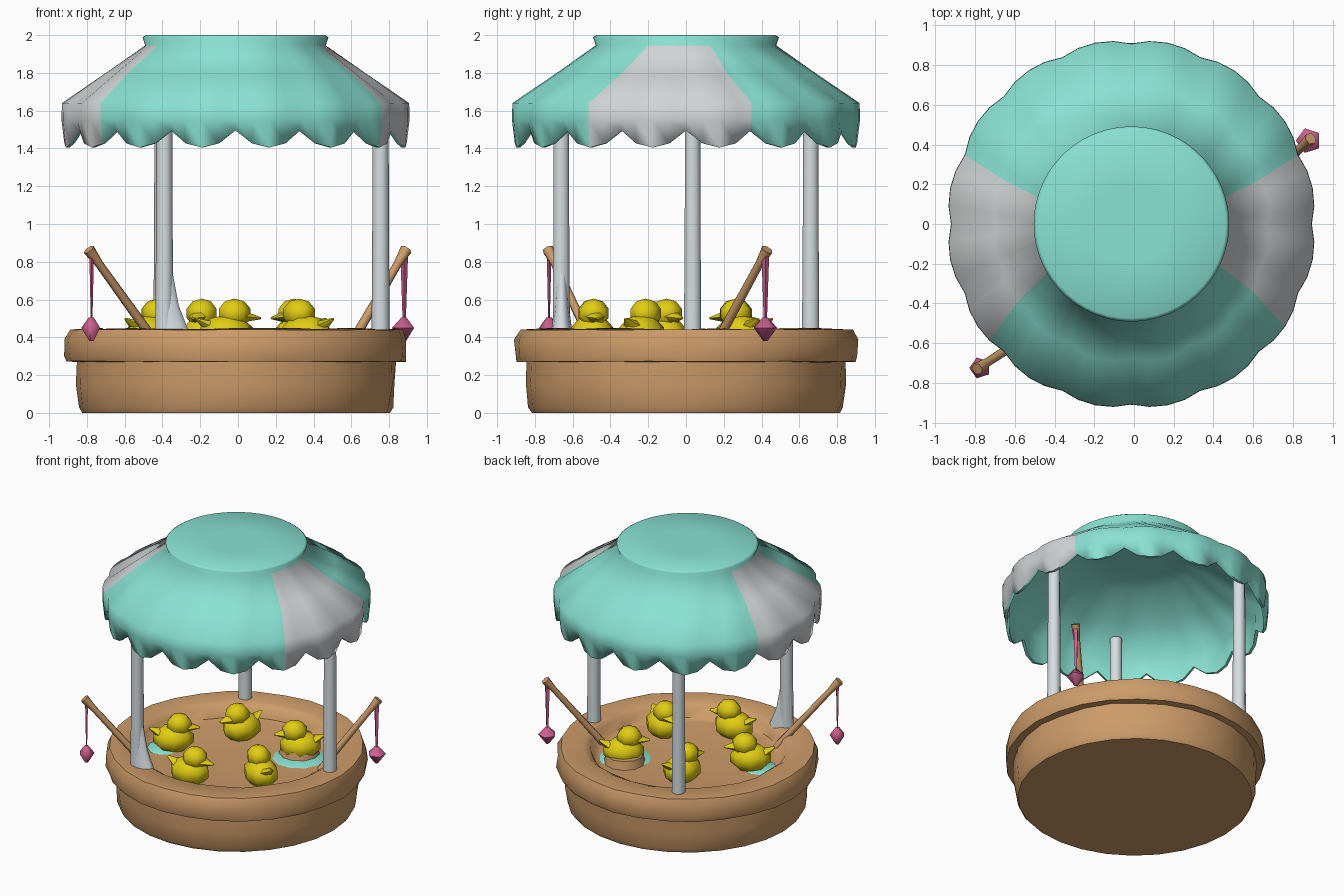
import bpy, bmesh, math, random
from mathutils import Vector, Matrix

random.seed(4)
cube = bpy.data.objects.get("Cube")
if cube:
    bpy.data.objects.remove(cube, do_unlink=True)


def material(name, rgb):
    m = bpy.data.materials.new(name)
    m.use_nodes = True
    m.diffuse_color = (*rgb, 1)
    m.node_tree.nodes["Principled BSDF"].inputs["Base Color"].default_value = (*rgb, 1)
    return m


TEAL = material("teal", (0.25, 0.76, 0.65))
GREY = material("light grey", (0.63, 0.66, 0.67))
WHITE = material("post white", (0.67, 0.73, 0.76))
WOOD = material("tan wood", (0.61, 0.33, 0.14))
YELLOW = material("duck yellow", (0.76, 0.61, 0.006))
PINK = material("pink", (0.61, 0.115, 0.28))


def finish(name, bm, mats, smooth=40, loc=(0, 0, 0)):
    bmesh.ops.recalc_face_normals(bm, faces=bm.faces)
    me = bpy.data.meshes.new(name)
    bm.to_mesh(me)
    bm.free()
    for m in mats:
        me.materials.append(m)
    ob = bpy.data.objects.new(name, me)
    ob.location = loc
    bpy.context.collection.objects.link(ob)
    bpy.ops.object.select_all(action="DESELECT")
    ob.select_set(True)
    bpy.context.view_layer.objects.active = ob
    bpy.ops.object.shade_smooth_by_angle(angle=math.radians(smooth))
    return ob


def skin(bm, rings, paint=None):
    """Bridge rings of equal length and cap both ends."""
    vs = [[bm.verts.new(p) for p in ring] for ring in rings]
    n = len(vs[0])
    for j in range(len(vs) - 1):
        for i in range(n):
            k = (i + 1) % n
            f = bm.faces.new((vs[j][i], vs[j][k], vs[j + 1][k], vs[j + 1][i]))
            if paint:
                f.material_index = paint(j, i)
    bm.faces.new(vs[0][::-1])
    bm.faces.new(vs[-1])


def tube(name, points, radii, sides, mat):
    pts = [Vector(p) for p in points]
    turn = (pts[-1] - pts[0]).to_track_quat("Z", "Y")
    angles = [math.tau * i / sides for i in range(sides)]
    rings = [[p + turn @ Vector((r * math.cos(a), r * math.sin(a), 0)) for a in angles]
             for p, r in zip(pts, radii)]
    bm = bmesh.new()
    skin(bm, rings)
    return finish(name, bm, [mat], 62)


# Wooden tub with a thick rim and a sunken basin
FLOOR = 0.345


def tub_ring(r, z, wobble, sides=28):
    ring = []
    for i in range(sides):
        a = math.tau * i / sides
        q = r + random.uniform(-wobble, wobble)
        ring.append((q * math.cos(a), q * math.sin(a), z + random.uniform(-wobble, wobble) * 0.4))
    return ring


bm = bmesh.new()
skin(bm, [tub_ring(0.815, 0, 0), tub_ring(0.833, 0.03, 0.006), tub_ring(0.842, 0.15, 0.008),
          tub_ring(0.842, 0.27, 0.005), tub_ring(0.896, 0.272, 0.005), tub_ring(0.905, 0.30, 0.007),
          tub_ring(0.905, 0.39, 0.008), tub_ring(0.88, 0.44, 0.006), tub_ring(0.72, 0.446, 0.01),
          tub_ring(0.68, 0.42, 0.012), tub_ring(0.65, FLOOR + 0.01, 0.012),
          tub_ring(0.60, FLOOR, 0), tub_ring(0.1, FLOOR, 0)])
finish("tub", bm, [WOOD], 55, (-0.01, 0, 0))

# Scalloped canopy: outer skin, then inner skin
SEG = 64
PROFILE = [(0.2, 2.0), (0.475, 2.0), (0.492, 1.988), (0.478, 1.945), (0.69, 1.795), (0.918, 1.64),
           (0.92, 1.55), (0.905, None), (0.885, None), (0.888, 1.62), (0.67, 1.765), (0.45, 1.92),
           (0.2, 1.925)]


def canopy_ring(r, z):
    """Side panels taper towards the top because their seams pinch there."""
    pinch = 0.38 * (0.92 - max(r, 0.45)) if r < 0.8 else 0
    ring = []
    for i in range(SEG):
        a = math.tau * i / SEG
        a -= pinch * math.sin(2 * a)
        s = abs(math.sin(math.pi * i / 4)) ** 0.8
        q = r + (0.022 * (s - 0.5) if r > 0.6 else 0)
        h = 1.495 - 0.09 * s if z is None else z
        ring.append((q * math.cos(a), q * math.sin(a), h))
    return ring


def canopy_paint(j, i):
    """Grey side panels on the slope and valance, teal elsewhere."""
    return 1 if 3 <= j <= 6 and (i < 4 or i >= 58 or 28 <= i < 39) else 0


bm = bmesh.new()
skin(bm, [canopy_ring(r, z) for r, z in PROFILE], canopy_paint)
finish("canopy", bm, [TEAL, GREY], 75, (-0.013, 0, 0))

# Three posts, one with a spread foot
for name, x, y in (("left_post", 0.755, 0.035), ("front_post", -0.39, -0.66), ("back_post", -0.4, 0.66)):
    tube(name, [(x, y, 0.42), (x, y, 1.0), (x, y, 1.7)], [0.048, 0.044, 0.042], 10, WHITE)
foot = tube("front_post_foot", [(-0.35, 0, 0.42), (-0.375, 0, 0.56), (-0.392, 0, 0.76)],
            [0.095, 0.065, 0.044], 10, WHITE)
foot.location.y = -0.658
foot.scale.y = 0.6

# Fishing rods with a line and a hanging lure
RODS = {"right": ((-0.42, -0.49, 0.35), (-0.79, -0.73, 0.865), (-0.775, -0.725), 0.004, 0.012, 0.055),
        "left": ((0.59, 0.15, 0.35), (0.89, 0.43, 0.865), (0.88, 0.42), 0.008, 0.02, 0.065)}
for side, (foot_pt, tip, (lx, ly), thin, wide, size) in RODS.items():
    a, b = Vector(foot_pt), Vector(tip)
    tube(side + "_rod", [a, a.lerp(b, 0.85), b], [0.026, 0.022, 0.032], 6, WOOD)
    tube(side + "_line", [(lx, ly, 0.47), (lx, ly, 0.83)], [thin, wide], 4, PINK)
    tube(side + "_lure", [(lx, ly, 0.38), (lx, ly, 0.45), (lx, ly, 0.505)],
         [0.012, size, 0.015], 5, PINK)

# Water patches and a small mound on the basin floor
for name, x, y, r, h, mat in (("left_water", 0.345, 0.245, 0.185, 0.008, TEAL),
                              ("right_water", -0.52, -0.16, 0.12, 0.008, TEAL),
                              ("mound", 0.31, 0.30, 0.145, 0.06, WOOD)):
    bm = bmesh.new()
    bmesh.ops.create_cone(bm, cap_ends=True, segments=11, radius1=r, radius2=r * 0.9, depth=h)
    finish(name, bm, [mat], 40, (x, y, FLOOR + h / 2))

# Ducks: body, head, beak and tail share one mesh
bm = bmesh.new()


def blob(x, z, sx, sy, sz, u, v):
    mat = Matrix.Translation((x, 0, z)) @ Matrix.Diagonal((sx, sy, sz, 1))
    bmesh.ops.create_uvsphere(bm, u_segments=u, v_segments=v, radius=1, matrix=mat)


def spike(x, z, r, length, tilt, flat):
    mat = (Matrix.Translation((x, 0, z)) @ Matrix.Rotation(math.radians(tilt), 4, "Y")
           @ Matrix.Diagonal((flat, 1, 1, 1)))
    bmesh.ops.create_cone(bm, cap_ends=True, segments=6, radius1=r, radius2=0.01,
                          depth=length, matrix=mat)


blob(-0.01, 0.075, 0.148, 0.12, 0.10, 8, 5)
blob(0.03, 0.182, 0.092, 0.086, 0.078, 7, 5)
spike(0.128, 0.16, 0.055, 0.09, 95, 0.6)
spike(-0.125, 0.125, 0.075, 0.12, -62, 0.6)
first = None
for n, (x, y, turn) in enumerate(((-0.45, -0.12, 35), (-0.05, -0.495, 10), (-0.18, 0.29, 250),
                                  (0.35, -0.23, 150), (0.32, 0.28, 215)), 1):
    if first is None:
        first = duck = finish("duck_1", bm, [YELLOW], 45)
    else:
        duck = bpy.data.objects.new("duck_%d" % n, first.data)
        bpy.context.collection.objects.link(duck)
    duck.location = (x, y, FLOOR)
    duck.rotation_euler.z = math.radians(turn)
